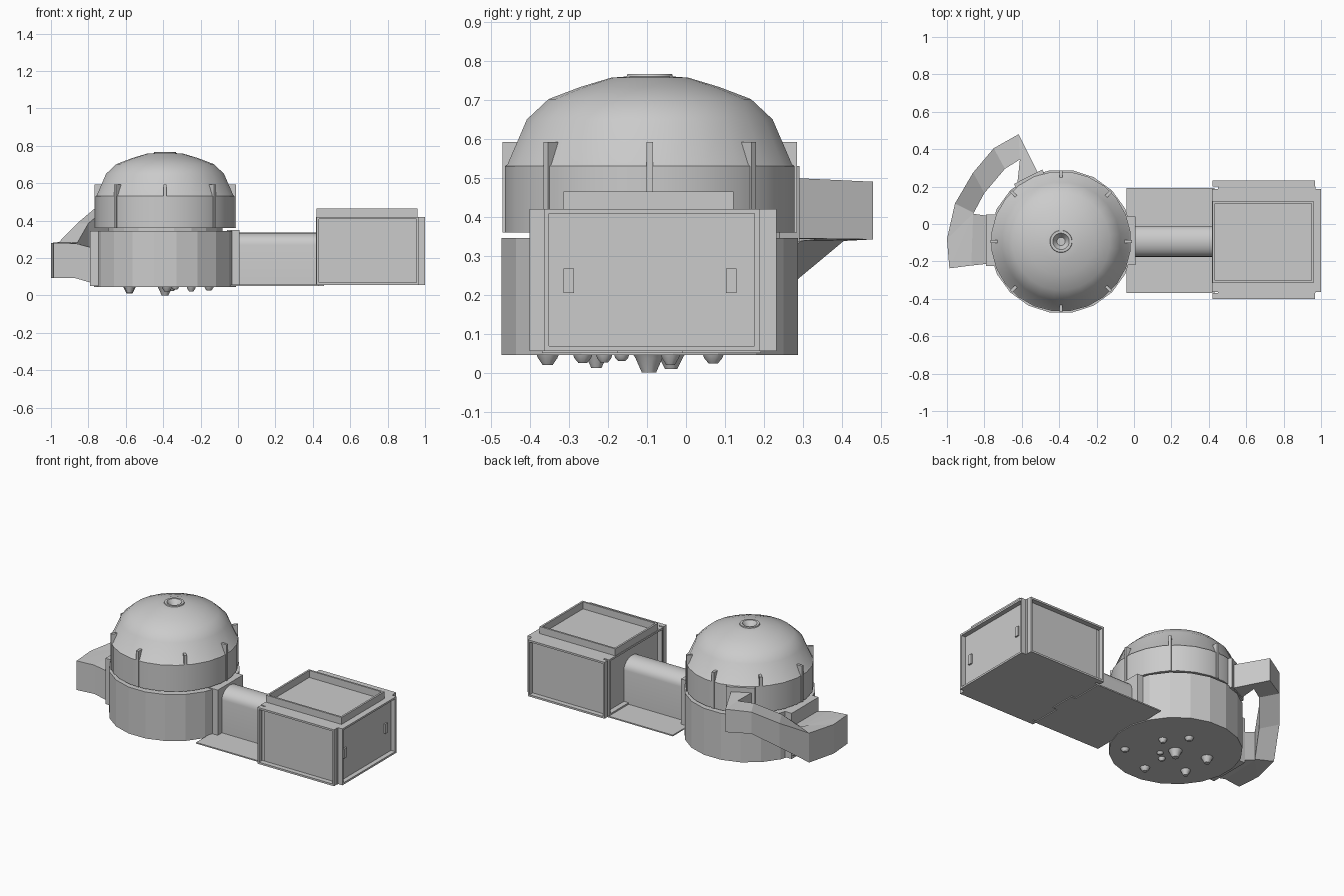
import bpy, math
from mathutils import Matrix, Vector

if "Cube" in bpy.data.objects:
    bpy.data.objects.remove(bpy.data.objects["Cube"])

CX, CY = -0.39, -0.093


def mesh(name, verts, faces, smooth=None):
    me = bpy.data.meshes.new(name)
    me.from_pydata(verts, [], faces)
    ob = bpy.data.objects.new(name, me)
    bpy.context.collection.objects.link(ob)
    bpy.context.view_layer.objects.active = ob
    bpy.ops.object.select_all(action='DESELECT')
    ob.select_set(True)
    bpy.ops.object.mode_set(mode='EDIT')
    bpy.ops.mesh.select_all(action='SELECT')
    bpy.ops.mesh.normals_make_consistent(inside=False)
    bpy.ops.object.mode_set(mode='OBJECT')
    if smooth:
        bpy.ops.object.shade_smooth_by_angle(angle=math.radians(smooth))
    return ob


def box(name, x0, x1, y0, y1, z0, z1):
    v = [(x, y, z) for x in (x0, x1) for y in (y0, y1) for z in (z0, z1)]
    f = [(0, 1, 3, 2), (4, 6, 7, 5), (0, 4, 5, 1), (2, 3, 7, 6), (0, 2, 6, 4), (1, 5, 7, 3)]
    return mesh(name, v, f)


def turn(ob, degrees):
    """Swing an object modelled along +x around the drum axis."""
    ob.matrix_world = Matrix.Translation((CX, CY, 0)) @ Matrix.Rotation(math.radians(degrees), 4, 'Z')


def lathe(name, profile, n, cx=CX, cy=CY, smooth=None):
    """Revolve (radius, z) points; both open ends are capped."""
    v = [(cx + r * math.cos(2 * math.pi * (i + .5) / n), cy + r * math.sin(2 * math.pi * (i + .5) / n), z)
         for r, z in profile for i in range(n)]
    f = [(k * n + i, k * n + (i + 1) % n, (k + 1) * n + (i + 1) % n, (k + 1) * n + i)
         for k in range(len(profile) - 1) for i in range(n)]
    f += [tuple(range(n)), tuple(range((len(profile) - 1) * n, len(profile) * n))]
    return mesh(name, v, f, smooth)


# Round lower and upper storeys, with the dome and its crater-like vent
lathe("lower_drum", [(.385, .045), (.385, .345)], 20)
lathe("neck", [(.31, .34), (.31, .365)], 20)
lathe("dome", [(.375, .36), (.375, .53), (.368, .535), (.318, .65), (.262, .702), (.18, .733), (.10, .757),
               (.06, .76), (.058, .766), (.044, .766), (.022, .735)], 24, smooth=35)

# Eight ribs around the dome
for i in range(8):
    turn(box(f"dome_rib_{i}", .325, .378, -.008, .008, .36, .592), 45 * i)

# Studs under the floor: x, y, lowest z, radius
studs = [(-.39, -.095, .003, .042), (-.58, -.038, .009, .036), (-.25, -.04, .02, .026), (-.355, .07, .024, .028),
         (-.335, -.165, .03, .02), (-.385, -.21, .026, .022), (-.38, -.355, .02, .03),
         (-.58, -.23, .012, .03), (-.155, -.265, .025, .026)]
studs[0] = (-.39, -.095, 0, .042)
for i, (x, y, z, r) in enumerate(studs):
    lathe(f"stud_{i}", [(r, .047), (r * .85, .037), (r * .45, z)], 12, x, y, 40)

# Door collars on the drums
box("left_collar", -.79, -.72, -.225, .05, .05, .345)
box("right_collar", -.06, .008, -.218, .04, .05, .35)
turn(box("upper_collar", .33, .388, -.085, .085, .335, .53), 117)

# Curved rising tunnel: outer xy, inner xy, bottom z, top z
sections = [((-.76, -.21), (-.76, .04), .06, .25),
            ((-.87, -.222), (-.86, .055), .092, .278),
            ((-.987, -.237), (-.859, .056), .092, .28),
            ((-1.0, -.08), (-.858, .058), .092, .28),
            ((-.957, .11), (-.857, .06), .095, .285),
            ((-.86, .275), (-.80, .165), .23, .385),
            ((-.75, .405), (-.69, .295), .338, .478),
            ((-.617, .48), (-.61, .345), .342, .49),
            ((-.51, .265), (-.625, .205), .345, .5)]
verts, faces = [], []
for o, n, zb, zt in sections:
    verts += [(*o, zb), (*o, zt), (*n, zt), (*n, zb)]
for k in range(len(sections) - 1):
    for j in range(4):
        a, b = k * 4 + j, k * 4 + (j + 1) % 4
        faces.append((a, b, b + 4, a + 4))
e = len(verts)
faces += [(0, 1, 2, 3), (e - 4, e - 3, e - 2, e - 1)]
mesh("curved_tunnel", verts, faces)

# Straight corridor with an arched roof, on a wide floor plate
mid, half = -.0925, .083
arch = [(mid + half, .05)] + [(mid + half * math.cos(math.pi * i / 12), .27 + .065 * math.sin(math.pi * i / 12))
                              for i in range(13)] + [(mid - half, .05)]
m = len(arch)
mesh("corridor", [(x, y, z) for x in (-.03, .46) for y, z in arch],
     [(i, (i + 1) % m, (i + 1) % m + m, i + m) for i in range(m)] + [tuple(range(m)), tuple(range(m, 2 * m))], 35)
box("corridor_floor", -.04, .43, -.37, .192, .05, .058)

# Square hut: core block with raised flanges framing each wall
X0, X1, Y0, Y1, Z0, Z1 = .45, .97, -.37, .2, .056, .42
box("hut_core", X0, X1, Y0, Y1, Z0, Z1)
T = .012
for side, (ya, yb) in {"front": (-.402, Y0), "back": (Y1, .232)}.items():
    box(f"{side}_sill", .42, .967, ya, yb, Z0, Z0 + T)
    box(f"{side}_header", .42, .967, ya, yb, Z1 - T, Z1)
    box(f"{side}_left_post", .42, .42 + T, ya, yb, Z0, Z1)
    box(f"{side}_right_post", .967 - T, .967, ya, yb, Z0, Z1)
for side, (xa, xb) in {"left": (.417, X0), "right": (X1, 1.0)}.items():
    box(f"{side}_sill", xa, xb, -.363, .188, Z0, Z0 + T)
    box(f"{side}_header", xa, xb, -.363, .188, Z1 - T, Z1)
    box(f"{side}_front_post", xa, xb, -.363, -.363 + T, Z0, Z1)
    box(f"{side}_back_post", xa, xb, .188 - T, .188, Z0, Z1)

# Small brackets on the right wall
for i, y in enumerate((-.315, .103)):
    box(f"wall_bracket_{i}", .968, .98, y, y + .027, .205, .267)

# Roof parapet
for name, b in {"front": (.42, .96, -.315, -.303), "back": (.42, .96, .11, .122),
                "left": (.42, .432, -.315, .122), "right": (.948, .96, -.315, .122)}.items():
    box(f"parapet_{name}", *b, .415, .465)
